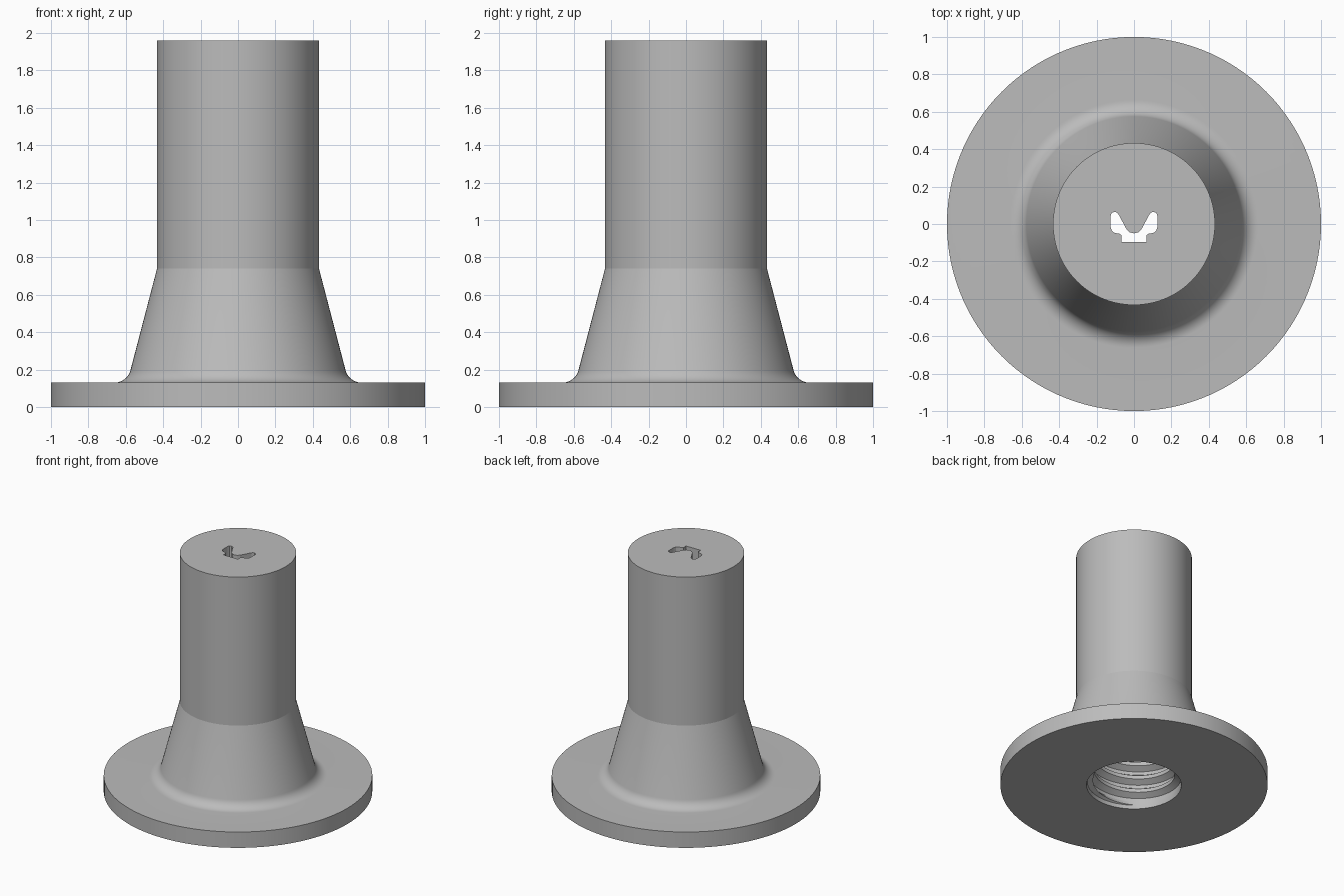
import bpy, bmesh
from math import sin, cos, pi, radians

if "Cube" in bpy.data.objects:
    bpy.data.objects.remove(bpy.data.objects["Cube"], do_unlink=True)

SEG = 120
PITCH, ROOT, CREST = 0.115, 0.35, 0.305
BORE_START, BORE_TOP = 0.03, 1.56

grey = bpy.data.materials.new("plain_grey")
grey.use_nodes = True
grey.diffuse_color = (0.5, 0.5, 0.5, 1)
grey.node_tree.nodes["Principled BSDF"].inputs["Base Color"].default_value = (0.5, 0.5, 0.5, 1)


def ring(bm, radius, z):
    return [bm.verts.new((radius * cos(2 * pi * i / SEG), radius * sin(2 * pi * i / SEG), z))
            for i in range(SEG)]


def bridge(bm, a, b):
    for i in range(SEG):
        j = (i + 1) % SEG
        bm.faces.new((a[i], a[j], b[j], b[i]))


def make_object(bm, name):
    bmesh.ops.recalc_face_normals(bm, faces=bm.faces)
    mesh = bpy.data.meshes.new(name)
    bm.to_mesh(mesh)
    bm.free()
    mesh.materials.append(grey)
    obj = bpy.data.objects.new(name, mesh)
    bpy.context.collection.objects.link(obj)
    return obj


def thread_radius(z, turn):
    # Trapezoid thread that fades out into the root at both ends
    p = (z / PITCH - turn) % 1.0
    height = min(1, max(0, (0.5 - abs(p - 0.5) - 0.12) / 0.25))
    fade = min(1, (z - BORE_START) / 0.03, (BORE_TOP - z) / 0.03)
    return ROOT - (ROOT - CREST) * height * max(0, fade)


# Outer skin: flange, fillet, cone and shaft
bm = bmesh.new()
fillet = 0.09
arc = [radians(270 - 75.5 * k / 10) for k in range(11)]
profile = [(ROOT, BORE_START), (ROOT + 0.005, 0), (1, 0), (1, 0.13)]
profile += [(0.662 + fillet * cos(a), 0.13 + fillet + fillet * sin(a)) for a in arc]
profile += [(0.433, 0.74), (0.433, 1.96)]
rings = [ring(bm, r, z) for r, z in profile]
for low, high in zip(rings, rings[1:]):
    bridge(bm, low, high)
bm.faces.new(rings[-1])

# Helical threaded bore: each column climbs one pitch per turn
offsets = (0.12, 0.37, 0.63, 0.88)
columns = []
for i in range(SEG + 1):
    turn = i / SEG
    column = []
    for k in range(-2, int(BORE_TOP / PITCH) + 2):
        for o in offsets:
            z = min(BORE_TOP, max(BORE_START, PITCH * (k + o + turn)))
            r = thread_radius(z, turn)
            column.append(bm.verts.new((r * cos(2 * pi * turn), r * sin(2 * pi * turn), z)))
    columns.append(column)
for a, b in zip(columns, columns[1:]):
    for k in range(len(a) - 1):
        bm.faces.new((a[k], b[k], b[k + 1], a[k + 1]))
bm.faces.new(ring(bm, ROOT, BORE_TOP))
bmesh.ops.remove_doubles(bm, verts=bm.verts, dist=0.0002)
bmesh.ops.dissolve_degenerate(bm, edges=bm.edges, dist=0.0001)
body = make_object(bm, "threaded_flange_body")

# Winged keyway cut through the top: right half outline, mirrored
half = [(0, -0.05), (0.022, -0.045), (0.04, -0.028), (0.082, 0.05), (0.091, 0.061),
        (0.105, 0.065), (0.119, 0.059), (0.125, 0.045), (0.125, -0.018), (0.118, -0.037),
        (0.104, -0.048), (0.078, -0.052), (0.066, -0.06), (0.066, -0.095)]
outline = half + [(-x, y) for x, y in reversed(half[1:])]
bm = bmesh.new()
base = bm.faces.new([bm.verts.new((x, y, BORE_TOP - 0.1)) for x, y in outline])
top = bmesh.ops.extrude_face_region(bm, geom=[base])
bmesh.ops.translate(bm, vec=(0, 0, 0.7),
                    verts=[v for v in top["geom"] if isinstance(v, bmesh.types.BMVert)])
cutter = make_object(bm, "keyway_cutter")
cutter.hide_render = True

cut = body.modifiers.new("keyway", "BOOLEAN")
cut.operation = "DIFFERENCE"
cut.solver = "EXACT"
cut.object = cutter
bpy.context.view_layer.objects.active = body
body.select_set(True)
cutter.select_set(False)
bpy.ops.object.modifier_apply(modifier=cut.name)
bpy.data.objects.remove(cutter, do_unlink=True)

bpy.ops.object.shade_smooth_by_angle(angle=radians(10))
